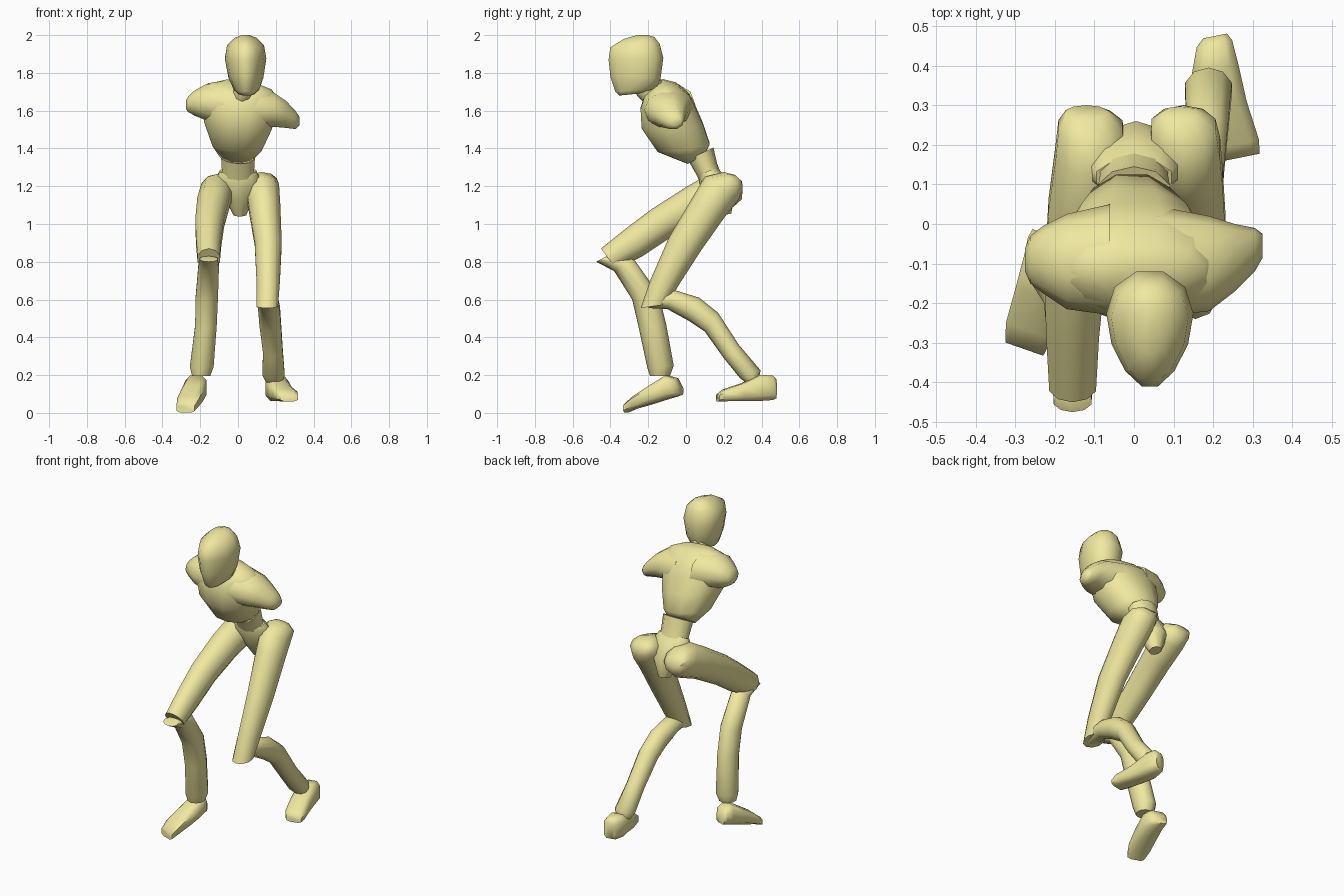
import bpy, bmesh, math
from mathutils import Vector

mat = bpy.data.materials.new("pale_yellow")
mat.diffuse_color = (0.87, 0.81, 0.35, 1)


def loft(name, rings, n=10, side=(1, 0, 0), power=1.0, egg=0.0, angle=50):
    """Skin rings given as (front y, front z, back y, back z, centre x, half width)."""
    bm = bmesh.new()
    s = Vector(side).normalized()
    loops = []
    for fy, fz, by, bz, x, hw in rings:
        a, b = Vector((x, fy, fz)), Vector((x, by, bz))
        mid, half = (a + b) / 2, (b - a) / 2
        loop = []
        for i in range(n):
            t = 2 * math.pi * (i + 0.5) / n
            c, d = math.cos(t), math.sin(t)
            c = math.copysign(abs(c) ** power, c) * (1 + egg * d)
            d = math.copysign(abs(d) ** power, d)
            loop.append(bm.verts.new(mid + s * hw * c + half * d))
        loops.append(loop)
    for p, q in zip(loops, loops[1:]):
        for i in range(n):
            j = (i + 1) % n
            bm.faces.new((p[i], p[j], q[j], q[i]))
    bm.faces.new(loops[0])
    bm.faces.new(loops[-1])
    bmesh.ops.recalc_face_normals(bm, faces=bm.faces)
    me = bpy.data.meshes.new(name)
    bm.to_mesh(me)
    bm.free()
    me.shade_smooth()
    me.set_sharp_from_angle(angle=math.radians(angle))
    me.materials.append(mat)
    ob = bpy.data.objects.new(name, me)
    bpy.context.collection.objects.link(ob)
    return ob


def stub(name, stations, n=10):
    """Shoulder running along x: (x, y, z, y radius, z radius)."""
    ring = [(y - ry, z, y + ry, z, x, rz) for x, y, z, ry, rz in stations]
    return loft(name, ring, n, side=(0, 0, 1), angle=70)


# Head, egg-shaped in plan with the point at the face
loft("head", [
    (-.355, 1.68, -.25, 1.69, .045, .04),
    (-.378, 1.70, -.155, 1.715, .045, .065),
    (-.405, 1.78, -.13, 1.77, .042, .09),
    (-.415, 1.87, -.115, 1.88, .04, .107),
    (-.405, 1.935, -.135, 1.955, .04, .095),
    (-.33, 1.98, -.165, 1.99, .04, .055),
    (-.26, 2.0, -.20, 2.0, .04, .02),
], n=12, egg=0.25, angle=70)

# Neck
loft("neck", [
    (-.22, 1.64, -.08, 1.70, .02, .06),
    (-.26, 1.68, -.13, 1.76, .03, .055),
    (-.27, 1.73, -.15, 1.79, .04, .05),
])

# Chest, leaning forward with the right shoulder dropped
loft("chest", [
    (.005, 1.32, .11, 1.39, -.01, .09),
    (-.155, 1.385, .13, 1.425, -.005, .135),
    (-.24, 1.51, .095, 1.53, 0, .185),
    (-.245, 1.61, .055, 1.62, .005, .205),
    (-.225, 1.675, .02, 1.685, .01, .205),
    (-.205, 1.70, -.05, 1.745, .01, .175),
    (-.19, 1.71, -.12, 1.765, .01, .10),
], n=12, side=(1, 0, -.1), power=0.92, angle=70)

# Shoulder stubs
stub("right_shoulder", [
    (.06, -.095, 1.61, .14, .12), (.19, -.10, 1.605, .12, .095),
    (.255, -.085, 1.58, .085, .075), (.305, -.065, 1.55, .055, .05),
    (.325, -.055, 1.545, .03, .025)])
stub("left_shoulder", [
    (-.06, -.09, 1.63, .14, .12), (-.17, -.095, 1.645, .12, .10),
    (-.23, -.09, 1.64, .085, .07), (-.262, -.09, 1.635, .06, .045),
    (-.275, -.09, 1.63, .03, .025)])

# Waist and pelvis
loft("waist", [
    (.01, 1.34, .145, 1.405, 0, .095),
    (.05, 1.27, .165, 1.32, 0, .09),
    (.09, 1.19, .20, 1.23, 0, .09),
])
loft("pelvis", [
    (.07, 1.26, .165, 1.30, 0, .10),
    (.07, 1.215, .21, 1.25, 0, .128),
    (.11, 1.12, .26, 1.17, .005, .08),
    (.165, 1.04, .24, 1.055, .01, .035),
])

# Right leg, trailing behind
loft("right_thigh", [
    (.26, 1.26, .297, 1.225, .115, .045),
    (.20, 1.275, .30, 1.18, .125, .085),
    (.10, 1.25, .28, 1.13, .13, .092),
    (.04, 1.15, .20, 1.03, .14, .088),
    (-.09, .93, .08, .86, .16, .075),
    (-.19, .70, -.03, .69, .16, .065),
    (-.24, .555, -.10, .575, .155, .06),
])
loft("right_shin", [
    (-.20, .555, -.17, .63, .155, .045),
    (-.10, .55, -.06, .65, .155, .057),
    (.01, .49, .07, .61, .165, .06),
    (.10, .43, .17, .53, .17, .06),
    (.20, .29, .28, .36, .185, .055),
    (.285, .185, .395, .225, .188, .062),
    (.325, .155, .385, .18, .19, .045),
])

# Left leg, stepping forward
loft("left_thigh", [
    (.265, 1.235, .30, 1.18, -.12, .055),
    (.20, 1.265, .295, 1.13, -.11, .085),
    (.12, 1.265, .25, 1.09, -.11, .092),
    (0, 1.195, .10, 1.03, -.13, .09),
    (-.18, 1.08, -.08, .93, -.15, .08),
    (-.32, .975, -.23, .83, -.155, .07),
    (-.45, .87, -.37, .76, -.155, .062),
])
loft("left_shin", [
    (-.475, .80, -.42, .83, -.155, .05),
    (-.38, .75, -.28, .82, -.155, .057),
    (-.285, .60, -.145, .63, -.165, .062),
    (-.25, .45, -.105, .47, -.17, .06),
    (-.205, .24, -.065, .25, -.192, .066),
    (-.19, .195, -.085, .195, -.195, .05),
])


def foot(name, stations, side):
    """Blocky foot from heel to toe: (x, y, bottom z, top z, half width)."""
    loft(name, [(y, lo, y, hi, x, hw) for x, y, lo, hi, hw in stations],
         n=8, side=side, power=0.6, angle=60)


foot("right_foot", [
    (.205, .475, .075, .18, .032), (.203, .455, .065, .20, .048),
    (.205, .39, .06, .205, .063), (.225, .30, .06, .16, .063),
    (.258, .20, .06, .125, .062), (.27, .168, .06, .10, .05)], (1, .2, 0))
foot("left_foot", [
    (-.222, -.025, .095, .14, .038), (-.218, -.05, .085, .185, .055),
    (-.222, -.10, .07, .20, .062), (-.24, -.18, .045, .15, .065),
    (-.265, -.27, .02, .09, .065), (-.277, -.316, 0, .05, .053)], (1, -.35, 0))
